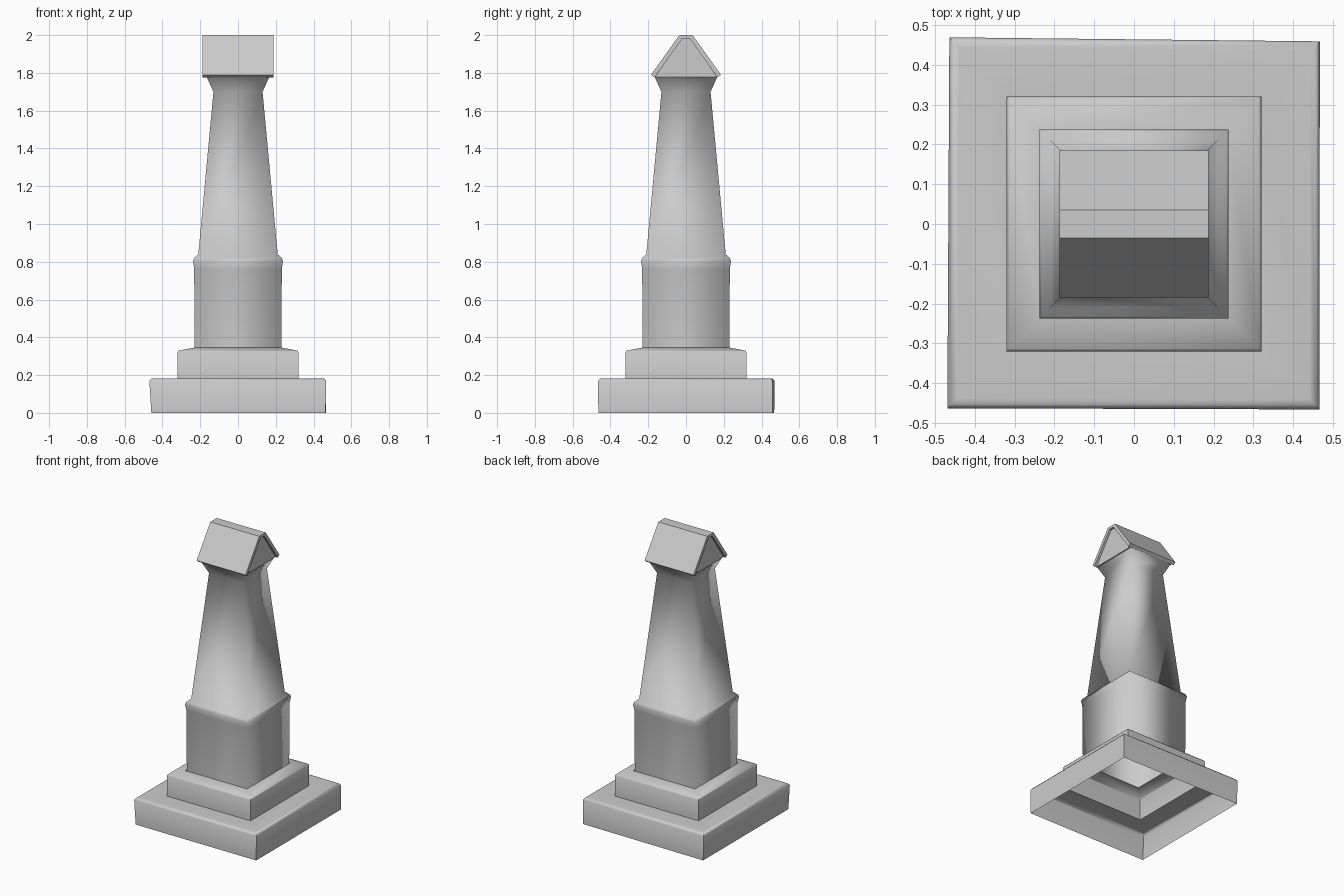
import bpy, bmesh, math

if "Cube" in bpy.data.objects:
    bpy.data.objects.remove(bpy.data.objects["Cube"])

CORNERS = [(-1, -1), (1, -1), (1, 1), (-1, 1)]


def finish(name, bm, angle=None):
    mesh = bpy.data.meshes.new(name)
    bm.normal_update()
    bm.to_mesh(mesh)
    bm.free()
    ob = bpy.data.objects.new(name, mesh)
    bpy.context.collection.objects.link(ob)
    bpy.ops.object.select_all(action='DESELECT')
    ob.select_set(True)
    bpy.context.view_layer.objects.active = ob
    if angle is None:
        bpy.ops.object.shade_smooth()
    else:
        bpy.ops.object.shade_smooth_by_angle(angle=math.radians(angle))
    return ob


def square_shell(name, profile, angle=None):
    """Open square shell through (half width, height) rings."""
    bm = bmesh.new()
    rings = [[bm.verts.new((sx * r, sy * r, z)) for sx, sy in CORNERS]
             for r, z in profile]
    for a, b in zip(rings, rings[1:]):
        for i in range(4):
            j = (i + 1) % 4
            bm.faces.new((a[i], a[j], b[j], b[i]))
    return finish(name, bm, angle)


def prism(name, outline, half):
    """Solid with a (y, z) outline, running along x."""
    bm = bmesh.new()
    a = [bm.verts.new((-half, y, z)) for y, z in outline]
    b = [bm.verts.new((half, y, z)) for y, z in outline]
    n = len(outline)
    for i in range(n):
        j = (i + 1) % n
        bm.faces.new((a[i], a[j], b[j], b[i]))
    bm.faces.new(a)
    bm.faces.new(b)
    bmesh.ops.recalc_face_normals(bm, faces=bm.faces)
    return finish(name, bm, 30)


# Worn bottom slab, open underneath
base = square_shell("base_slab", [(0.463, 0), (0.465, 0.168), (0.455, 0.181),
                                  (0.44, 0.183), (0.32, 0.18)], 60)
# Slightly uneven corners of the slab
shifts = [(-0.004, 0.002), (0.001, -0.001), (0.002, -0.006), (0.001, 0.004)]
for i, v in enumerate(base.data.vertices[:16]):
    dx, dy = shifts[i % 4]
    v.co.x += dx
    v.co.y += dy
base.data.vertices[0].co.x += 0.008
base.data.vertices[3].co.x += 0.004

# Second step
square_shell("upper_step", [(0.32, 0.18), (0.32, 0.322), (0.314, 0.33),
                            (0.235, 0.345)], 60)

# Pedestal, tapered column and flared neck
square_shell("shaft", [(0.23, 0.34), (0.232, 0.76), (0.238, 0.805),
                       (0.232, 0.82), (0.21, 0.84), (0.13, 1.70),
                       (0.165, 1.777)])

# Gable block under the roof
prism("gable_block", [(-0.165, 1.777), (0.165, 1.777),
                      (0.022, 1.982), (-0.022, 1.982)], 0.172)

# Overhanging pitched roof with a flat ridge
half_roof = [(0.035, 2.0), (0.185, 1.79), (0.167, 1.776), (0.02, 1.982)]
prism("roof", half_roof + [(-y, z) for y, z in reversed(half_roof)], 0.187)
